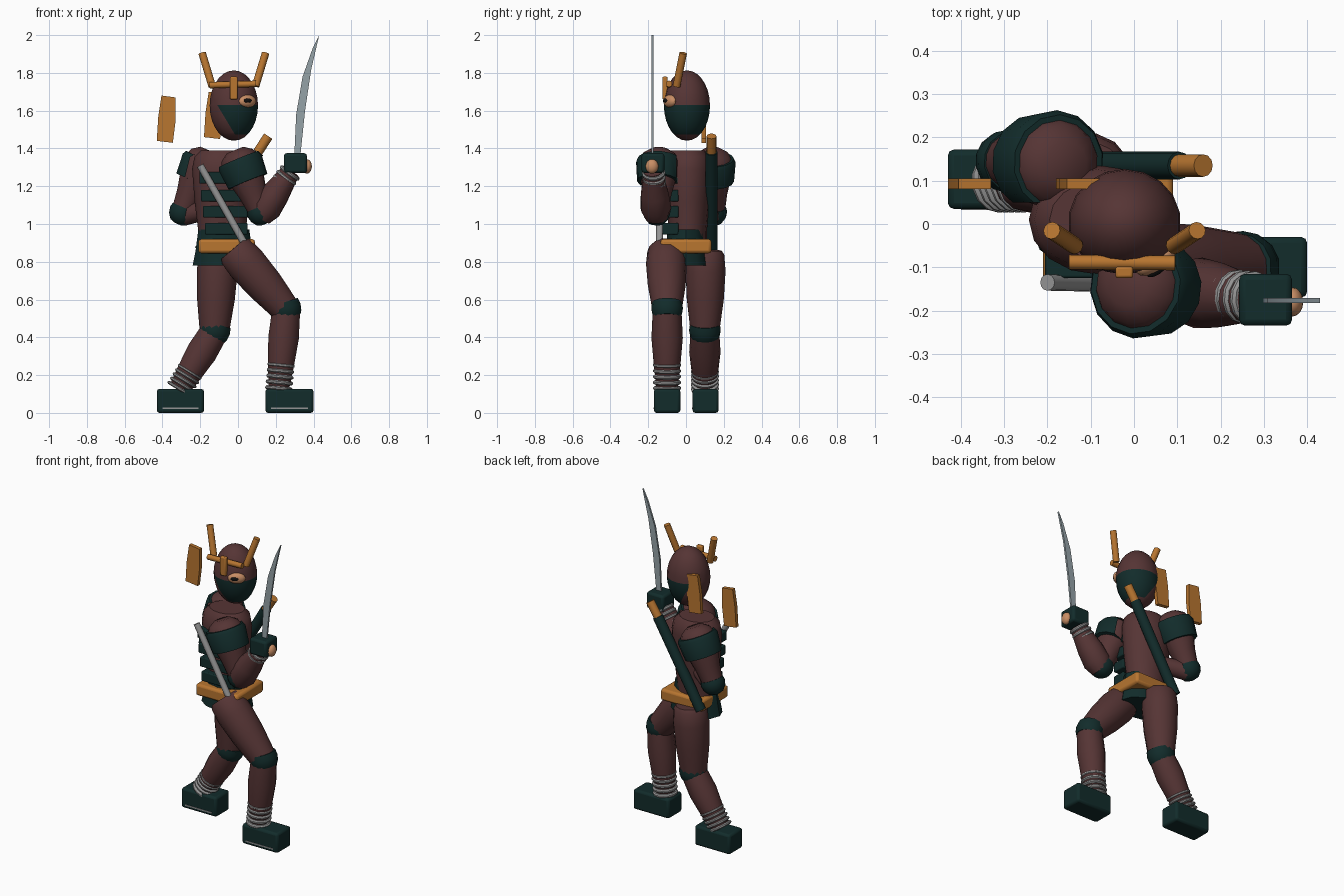
import bpy, bmesh, math
from mathutils import Vector, Matrix

cube = bpy.data.objects.get("Cube")
if cube:
    bpy.data.objects.remove(cube)


def material(name, r, g, b):
    m = bpy.data.materials.new(name)
    m.use_nodes = True
    m.diffuse_color = (r, g, b, 1)
    m.node_tree.nodes["Principled BSDF"].inputs["Base Color"].default_value = (r, g, b, 1)
    return m


BROWN = material("brown cloth", .092, .035, .035)
DARK = material("dark teal", .006, .025, .024)
ORANGE = material("orange", .48, .18, .03)
STEEL = material("steel", .3, .36, .39)
GREY = material("grey wrap", .3, .3, .3)
SKIN = material("skin", .58, .27, .13)
BLACK = material("black", .005, .005, .005)


def finish(name, bm, *mats, bevel=0):
    bmesh.ops.recalc_face_normals(bm, faces=bm.faces)
    me = bpy.data.meshes.new(name)
    bm.to_mesh(me)
    bm.free()
    ob = bpy.data.objects.new(name, me)
    bpy.context.collection.objects.link(ob)
    for m in mats:
        me.materials.append(m)
    if bevel:
        mod = ob.modifiers.new("bevel", "BEVEL")
        mod.width, mod.segments = bevel, 2
    bpy.ops.object.select_all(action="DESELECT")
    ob.select_set(True)
    bpy.context.view_layer.objects.active = ob
    bpy.ops.object.shade_smooth_by_angle(angle=math.radians(38))
    return ob


def box(name, lo, hi, mat, bevel=.008):
    lo, hi = Vector(lo), Vector(hi)
    bm = bmesh.new()
    bmesh.ops.create_cube(bm, size=1, matrix=Matrix.LocRotScale((lo + hi) / 2, None, hi - lo))
    return finish(name, bm, mat, bevel=bevel)


def ball(name, centre, size, mat, turn=0, segs=16):
    bm = bmesh.new()
    spin = Matrix.Rotation(turn, 3, "Z")
    bmesh.ops.create_uvsphere(bm, u_segments=segs, v_segments=10, radius=1,
                              matrix=Matrix.LocRotScale(centre, spin, Vector(size)))
    return finish(name, bm, mat)


def tube(name, a, b, rings, mat, sides=14, squash=1, cut_y=None):
    """Loft round rings (fraction, radius) along the line from a to b."""
    a, b = Vector(a), Vector(b)
    turn = (b - a).to_track_quat("Z", "Y") if squash == 1 else Matrix.Identity(3)
    bm = bmesh.new()
    loops = []
    for t, r in rings:
        ring = []
        for i in range(sides):
            u = math.tau * i / sides
            ring.append(bm.verts.new(a.lerp(b, t) + turn @ Vector((r * math.cos(u), r * squash * math.sin(u), 0))))
        loops.append(ring)
    for p, q in zip(loops, loops[1:]):
        for i in range(sides):
            j = (i + 1) % sides
            bm.faces.new((p[i], p[j], q[j], q[i]))
    bm.faces.new(loops[0][::-1])
    bm.faces.new(loops[-1])
    if cut_y is not None:
        # keep only the outer part of the shell
        bmesh.ops.bisect_plane(bm, geom=bm.verts[:] + bm.edges[:] + bm.faces[:], plane_co=(0, cut_y, 0),
                               plane_no=(0, -1 if cut_y > 0 else 1, 0), clear_outer=True)
    return finish(name, bm, mat)


def wraps(name, a, b, radius, count):
    a, b = Vector(a), Vector(b)
    step = (b - a) / count
    for i in range(count):
        p = a + step * i
        tube(f"{name}_{i + 1}", p, p + step * .7, [(0, radius * .9), (.3, radius), (.7, radius), (1, radius * .9)], GREY)


def slab(name, outline, y, depth, mat):
    """Extrude an x-z outline through y."""
    bm = bmesh.new()
    face = bm.faces.new([bm.verts.new((x, y - depth / 2, z)) for x, z in outline])
    new = bmesh.ops.extrude_face_region(bm, geom=[face])["geom"]
    bmesh.ops.translate(bm, vec=(0, depth, 0), verts=[v for v in new if isinstance(v, bmesh.types.BMVert)])
    return finish(name, bm, mat)


ROD = [(0, 1), (1, 1)]


def rod(name, a, b, r, mat, sides=12):
    return tube(name, a, b, [(t, r * s) for t, s in ROD], mat, sides)


# Torso, hips and belt
tube("torso", (-.085, .01, .85), (-.085, .01, 1.39),
     [(0, .125), (.2, .125), (.5, .145), (.82, .158), (.94, .145), (1, .11)], BROWN, 16, squash=.8)
tube("hips", (-.075, 0, .78), (-.075, 0, .97), [(0, .165), (.4, .15), (1, .135)], DARK, 12, squash=.72)
box("belt", (-.21, -.135, .845), (.09, .135, .92), ORANGE, .015)
for i, z in enumerate((1.245, 1.15, 1.065, .975)):
    box(f"chest_band_{i + 1}", (-.205 + i * .01, -.125, z - .031), (.05, -.04, z + .031), DARK, .006)
rod("front_baton", (-.2, -.135, 1.31), (.03, -.14, .905), .019, GREY)

# Head with a face mask cut into it
bm = bmesh.new()
bmesh.ops.create_uvsphere(bm, u_segments=18, v_segments=14, radius=1,
                          matrix=Matrix.LocRotScale((-.022, .005, 1.627), None, Vector((.13, .122, .186))))
side = Vector((1, 0, .6)).normalized()
edge = Vector((-.11, 0, 1.63))
for co, no in (((0, 0, 1.63), (0, 0, 1)), ((0, 0, 1.475), (0, 0, 1)), (edge, side)):
    bmesh.ops.bisect_plane(bm, geom=bm.verts[:] + bm.edges[:] + bm.faces[:], plane_co=co, plane_no=no)
for f in bm.faces:
    c = f.calc_center_median()
    f.material_index = int(1.475 < c.z < 1.63 and (c - edge).dot(side) > 0)
finish("head", bm, BROWN, DARK)
ball("eye_opening", (.05, -.085, 1.65), (.052, .026, .034), SKIN, .55)
ball("eye", (.052, -.107, 1.653), (.026, .011, .012), BLACK, .55, 10)

# Headband, crest and horns
rod("headband", (-.15, -.088, 1.735), (.095, -.09, 1.742), .017, ORANGE)
box("crest", (-.043, -.125, 1.66), (-.002, -.098, 1.78), ORANGE, .006)
for name, s in (("right", -1), ("left", 1)):
    rod(f"{name}_horn", (-.022 + s * .115, -.05, 1.73), (-.022 + s * .168, -.015, 1.905), .02, ORANGE)

# Headband tails
for name, dx, dz in (("inner", 0, .02), ("outer", -.25, 0)):
    slab(f"{name}_band_tail", [(x + dx, z + dz) for x, z in
         ((-.18, 1.44), (-.095, 1.43), (-.08, 1.55), (-.08, 1.67), (-.155, 1.68), (-.172, 1.57))],
         .093, .024, ORANGE)

# Scabbard on the back
back_tip, grip = Vector((-.2, .135, .86)), Vector((.105, .135, 1.38))
rod("scabbard", back_tip, grip, .032, DARK)
rod("scabbard_grip", grip, (.16, .135, 1.465), .026, ORANGE)

# Arms: shoulder pads, upper arms and elbows
PAD = [(0, .112), (.15, .122), (1, .112)]
ARM = [(0, .05), (.08, .09), (.2, .108), (.4, .1), (.7, .075), (1, .06)]
JOINT = [(0, .068), (.25, .073), (.6, .066), (.9, .045), (1, .02)]
for name, shoulder, elbow, cut in (("left", (-.015, -.14, 1.39), (.12, -.155, 1.06), -.05),
                                   ("right", (-.155, .14, 1.39), (-.295, .145, 1.06), .05)):
    s, e = Vector(shoulder), Vector(elbow)
    tube(f"{name}_upper_arm", s, e, ARM, BROWN)
    tube(f"{name}_shoulder_pad", s.lerp(e, .14), s.lerp(e, .5), PAD, DARK, cut_y=cut)
    tube(f"{name}_elbow", s.lerp(e, .92), s.lerp(e, 1.18), JOINT, DARK)
tube("right_forearm", (-.29, .145, 1.045), (-.14, .06, 1.08), [(0, .055), (1, .05)], BROWN)
tube("left_forearm", (.115, -.155, 1.035), (.28, -.175, 1.28), [(0, .06), (.2, .082), (.5, .075), (1, .05)], BROWN)
wraps("wrist_wrap", (.215, -.165, 1.19), (.285, -.172, 1.285), .062, 4)

# Left hand holding the blade
box("left_hand", (.243, -.235, 1.27), (.365, -.115, 1.375), DARK, .014)
ball("left_fingers", (.365, -.18, 1.305), (.026, .034, .038), SKIN)
slab("blade", [(.298, 1.36), (.33, 1.36), (.355, 1.6), (.388, 1.82), (.43, 2),
               (.395, 1.93), (.342, 1.78), (.308, 1.58)], -.177, .012, STEEL)

# Legs: thighs, knees, shins, wraps and feet
THIGH = [(0, .085), (.05, .1), (.25, .108), (.6, .1), (1, .078)]
SHIN = [(0, .076), (.35, .083), (.7, .07), (1, .055)]
CAP = [(0, .079), (.4, .084), (.8, .078), (1, .068)]
for name, hip, knee, ankle, foot_x, foot_y in (
        ("left", (-.025, -.105, .87), (.255, -.1, .545), (.215, -.1, .12), (.145, .4), (-.17, -.03)),
        ("right", (-.105, .105, .86), (-.125, .1, .43), (-.315, .1, .12), (-.43, -.18), (.035, .172))):
    h, k, a = Vector(hip), Vector(knee), Vector(ankle)
    tube(f"{name}_thigh", h, k, THIGH, BROWN)
    tube(f"{name}_shin", k, a, SHIN, BROWN)
    mid = ((k - h).normalized() + (a - k).normalized()).normalized() * .042
    tube(f"{name}_knee_pad", k - mid, k + mid, CAP, DARK)
    wraps(f"{name}_ankle_wrap", a, a.lerp(k, .36), .074, 5)
    box(f"{name}_foot", (foot_x[0], foot_y[0], 0), (foot_x[1], foot_y[1], .127), DARK, .014)
    box(f"{name}_sole_strip", (foot_x[0] + .03, foot_y[0] - .003, .02),
        (foot_x[1] - .03, foot_y[0] + .005, .028), GREY, 0)
